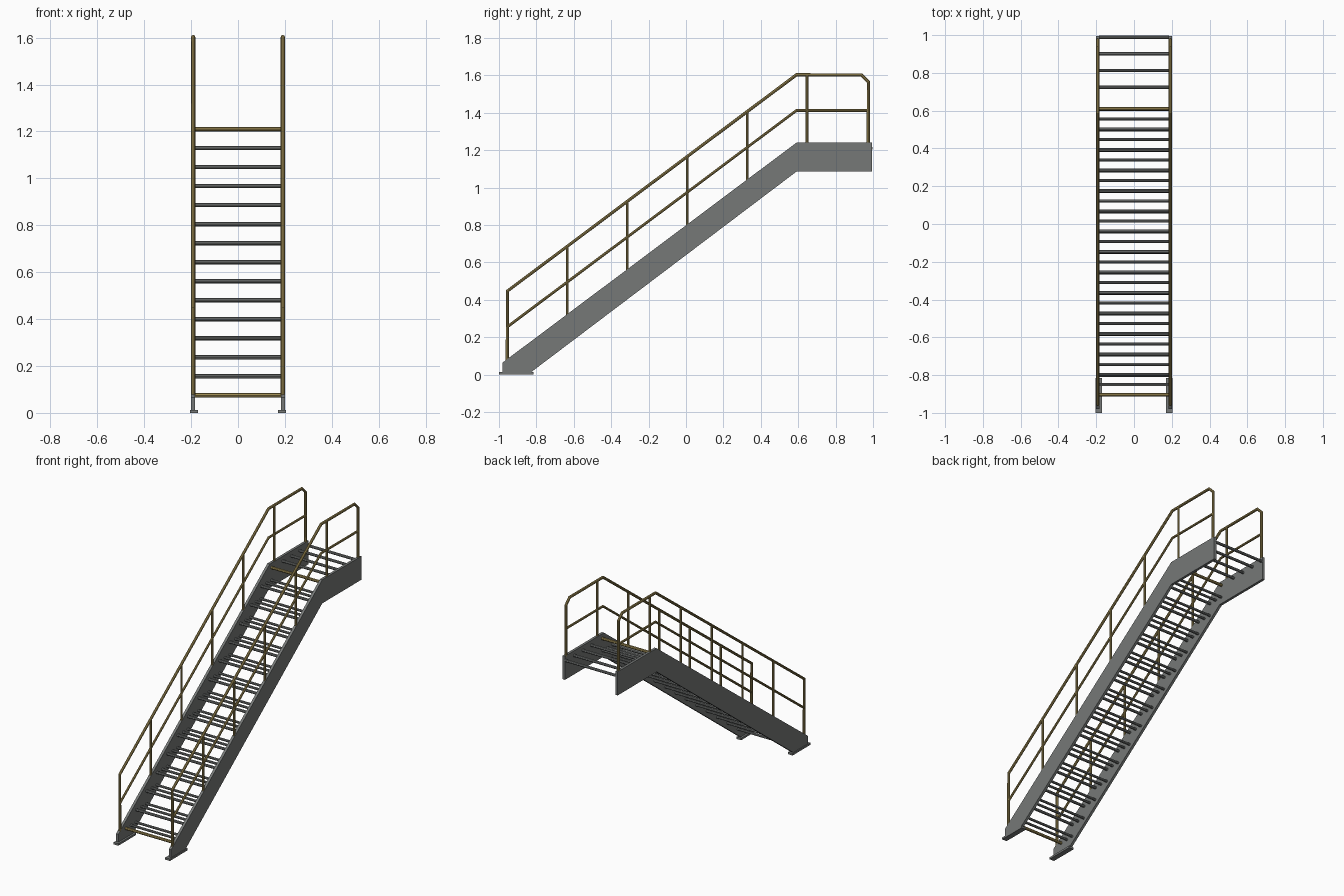
import bpy
import bmesh

cube = bpy.data.objects.get("Cube")
if cube:
    bpy.data.objects.remove(cube, do_unlink=True)


def material(name, rgb):
    m = bpy.data.materials.new(name)
    m.use_nodes = True
    m.diffuse_color = (*rgb, 1)
    m.node_tree.nodes["Principled BSDF"].inputs["Base Color"].default_value = (*rgb, 1)
    return m


GREY = material("steel grey", (0.18, 0.19, 0.185))
YELLOW = material("dull safety yellow", (0.33, 0.25, 0.085))


def tubes(name, paths, radius, mat):
    """Round tubes along straight-segment paths, joined as one mesh."""
    curve = bpy.data.curves.new(name, "CURVE")
    curve.dimensions = "3D"
    curve.bevel_depth = radius
    curve.bevel_resolution = 2
    curve.use_fill_caps = True
    for path in paths:
        spline = curve.splines.new("POLY")
        spline.points.add(len(path) - 1)
        for point, co in zip(spline.points, path):
            point.co = (*co, 1)
    curve.materials.append(mat)
    obj = bpy.data.objects.new(name, curve)
    bpy.context.collection.objects.link(obj)
    bpy.ops.object.select_all(action="DESELECT")
    obj.select_set(True)
    bpy.context.view_layer.objects.active = obj
    bpy.ops.object.convert(target="MESH")
    bpy.ops.object.shade_smooth_by_angle()


def plate(name, profile, x0, x1, mat):
    """Side profile in y and z, extruded from x0 to x1."""
    bm = bmesh.new()
    face = bm.faces.new([bm.verts.new((x0, y, z)) for y, z in profile])
    moved = bmesh.ops.extrude_face_region(bm, geom=[face])["geom"]
    bmesh.ops.translate(bm, vec=(x1 - x0, 0, 0),
                        verts=[v for v in moved if isinstance(v, bmesh.types.BMVert)])
    bmesh.ops.recalc_face_normals(bm, faces=bm.faces)
    mesh = bpy.data.meshes.new(name)
    bm.to_mesh(mesh)
    bm.free()
    mesh.materials.append(mat)
    bpy.context.collection.objects.link(bpy.data.objects.new(name, mesh))


# Main dimensions
SIDE_X = 0.191
BEND_Y, DECK_Z = 0.59, 1.24
FOOT_Y, FOOT_TOP = -0.98, 0.065
SLOPE = (DECK_Z - FOOT_TOP) / (BEND_Y - FOOT_Y)
START_Y, END_Y = -0.955, 0.975
TOP_Z, MID_Z = 1.603, 1.412

stringer = [(FOOT_Y, 0.012), (FOOT_Y, FOOT_TOP), (BEND_Y, DECK_Z), (0.995, DECK_Z),
            (0.995, 1.085), (BEND_Y, 1.085), (-0.83, 0.012)]
foot = [(-1, 0), (-1, 0.013), (-0.815, 0.013), (-0.815, 0)]


def walk_height(y):
    return min(DECK_Z, FOOT_TOP + (y - FOOT_Y) * SLOPE)


def rail_height(y, top):
    return top + min(0, y - BEND_Y) * SLOPE


for side, s in (("left", 1), ("right", -1)):
    # Side plates and feet
    plate(side + "_stringer", stringer, s * 0.183, s * 0.2, GREY)
    plate(side + "_foot_plate", foot, s * 0.17, s * 0.205, GREY)

    # Handrail with both end posts in one bent tube
    x = s * SIDE_X
    tubes(side + "_handrail", [[
        (x, START_Y, walk_height(START_Y) - 0.01),
        (x, START_Y, rail_height(START_Y, TOP_Z)),
        (x, BEND_Y, TOP_Z), (x, END_Y - 0.038, TOP_Z),
        (x, END_Y, TOP_Z - 0.038), (x, END_Y, DECK_Z - 0.01)]], 0.009, YELLOW)

    # Middle rail
    tubes(side + "_middle_rail", [[
        (x, START_Y, rail_height(START_Y, MID_Z)),
        (x, BEND_Y, MID_Z), (x, END_Y, MID_Z)]], 0.0075, YELLOW)

    # Posts between the ends
    posts = []
    for i in range(1, 6):
        y = START_Y + i * 0.3205
        posts.append([(x, y, walk_height(y) - 0.01), (x, y, rail_height(y, TOP_Z))])
    tubes(side + "_rail_posts", posts, 0.0075, YELLOW)


def crossbar(y, z):
    return [(-0.185, y, z), (0.185, y, z)]


# Treads: a nosing bar, a middle bar and a back bar on each step
STEPS, RUN, RISE = 14, 0.1082, 0.0811
noses, middles, backs = [], [], []
for i in range(STEPS + 1):
    y, z = -0.905 + i * RUN, 0.075 + i * RISE
    noses.append(crossbar(y, z))
    if i < STEPS:
        middles.append(crossbar(y + RUN / 2, z))
        backs.append(crossbar(y + RUN - 0.004, z))
tubes("tread_nosings", noses[1:-1], 0.009, GREY)
tubes("tread_middle_bars", middles, 0.008, GREY)
tubes("tread_back_bars", backs, 0.008, GREY)
tubes("end_nosings", [noses[0], noses[-1]], 0.0095, YELLOW)

# Landing bars
tubes("landing_bars", [crossbar(0.724 + i * 0.0885, 1.21) for i in range(4)], 0.009, GREY)
